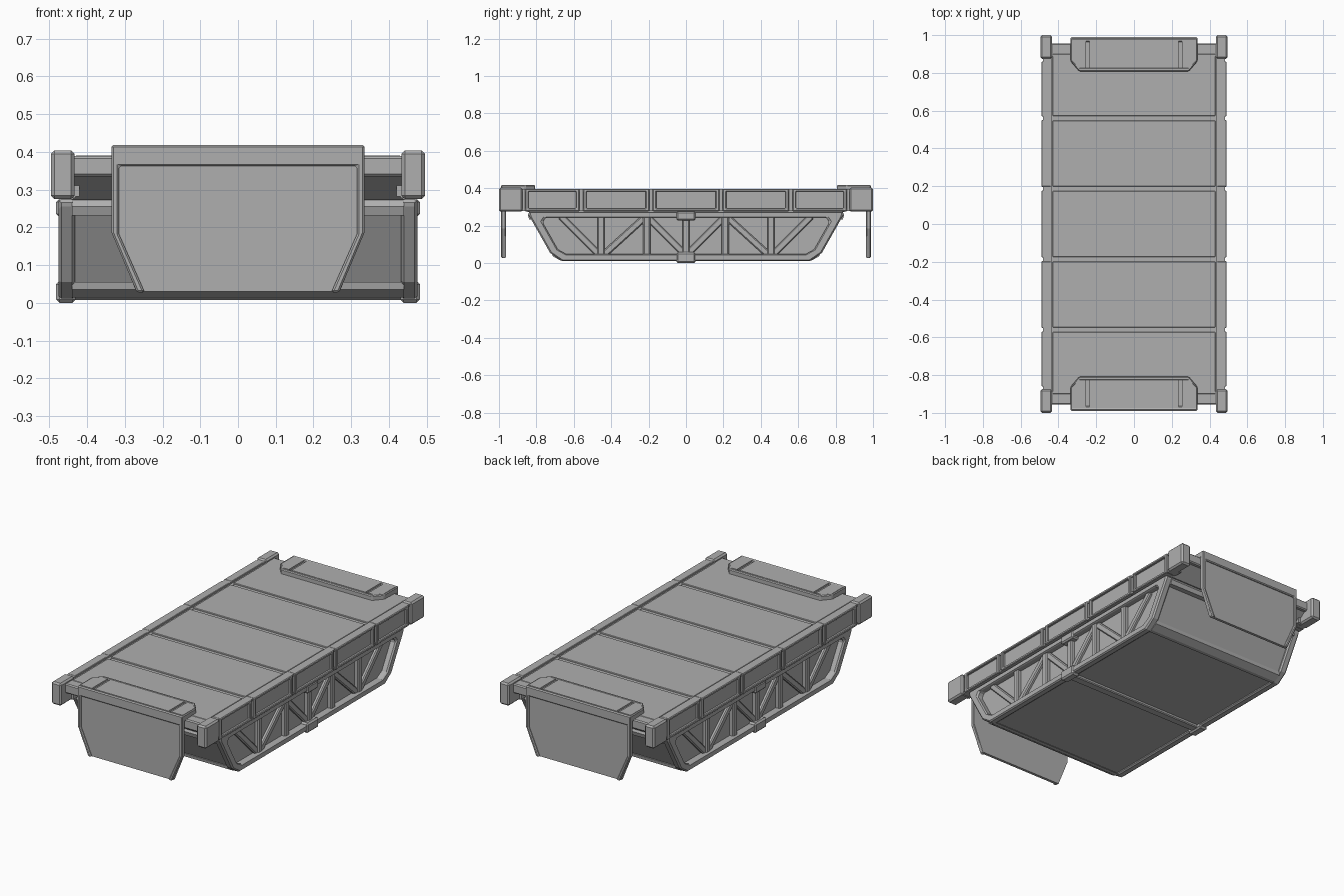
import bpy, bmesh, math

if "Cube" in bpy.data.objects:
    bpy.data.objects.remove(bpy.data.objects["Cube"])

PLACE = {'x': lambda u, v, a: (a, u, v),
         'y': lambda u, v, a: (u, a, v),
         'z': lambda u, v, a: (u, v, a)}
GREY = bpy.data.materials.new('dark_grey')
GREY.diffuse_color = (0.43, 0.43, 0.43, 1)
GREY.use_nodes = True
GREY.node_tree.nodes["Principled BSDF"].inputs["Base Color"].default_value = GREY.diffuse_color


def finish(name, bm, bevel, mirror):
    bmesh.ops.recalc_face_normals(bm, faces=bm.faces)
    me = bpy.data.meshes.new(name)
    bm.to_mesh(me)
    bm.free()
    me.materials.append(GREY)
    ob = bpy.data.objects.new(name, me)
    bpy.context.collection.objects.link(ob)
    if bevel:
        b = ob.modifiers.new('bevel', 'BEVEL')
        b.width, b.segments = bevel, 1
        b.limit_method, b.angle_limit = 'ANGLE', math.radians(35)
    if mirror:
        m = ob.modifiers.new('mirror', 'MIRROR')
        m.use_axis = ('x' in mirror, 'y' in mirror, False)
        m.use_mirror_merge = False
    return ob


def prism(name, pts, axis, a, b, bevel=0.0, mirror=''):
    """Profile extruded along one axis from a to b."""
    bm, f = bmesh.new(), PLACE[axis]
    lo = [bm.verts.new(f(u, v, a)) for u, v in pts]
    hi = [bm.verts.new(f(u, v, b)) for u, v in pts]
    bm.faces.new(lo)
    bm.faces.new(hi[::-1])
    n = len(pts)
    for i in range(n):
        j = (i + 1) % n
        bm.faces.new((lo[i], hi[i], hi[j], lo[j]))
    return finish(name, bm, bevel, mirror)


def ring(name, outer, inner, axis, a, b, bevel=0.0, mirror=''):
    """Closed frame between two matching outlines, extruded from a to b."""
    bm, f = bmesh.new(), PLACE[axis]
    loops = [[bm.verts.new(f(u, v, d)) for u, v in pts]
             for pts, d in ((outer, a), (outer, b), (inner, b), (inner, a))]
    n = len(outer)
    for k in range(4):
        p, q = loops[k], loops[(k + 1) % 4]
        for i in range(n):
            j = (i + 1) % n
            bm.faces.new((p[i], p[j], q[j], q[i]))
    return finish(name, bm, bevel, mirror)


def rect(u0, u1, v0, v1):
    return [(u0, v0), (u1, v0), (u1, v1), (u0, v1)]


def box(name, x, y, z, bevel=0.0, mirror=''):
    return prism(name, rect(*x, *y), 'z', *z, bevel, mirror)


def bar(name, p, q, w, x0, x1, mirror=''):
    """Straight strut in the side plane from p to q."""
    dy, dz = q[0] - p[0], q[1] - p[1]
    s = w / 2 / math.hypot(dy, dz)
    ny, nz = -dz * s, dy * s
    pts = [(p[0] + ny, p[1] + nz), (q[0] + ny, q[1] + nz),
           (q[0] - ny, q[1] - nz), (p[0] - ny, p[1] - nz)]
    return prism(name, pts, 'x', x0, x1, 0.006, mirror)


def sym(pts):
    return pts + [(-u, v) for u, v in reversed(pts)]


# Deck: base with undercut ends, end flanges and planks separated by grooves
prism('deck_base', sym([(0.90, 0.385), (0.94, 0.34), (0.845, 0.272)]), 'x', -0.438, 0.438)
box('deck_end_flange', (-0.44, 0.44), (0.88, 0.955), (0.335, 0.389), 0.006, 'y')
seams = [-0.87, -0.56, -0.187, 0.187, 0.56, 0.87]
for i, (s, e) in enumerate(zip(seams, seams[1:])):
    y0 = -0.90 if i == 0 else s + 0.012
    y1 = 0.90 if i == 4 else e - 0.012
    box(f'deck_plank_{i}', (-0.431, 0.431), (y0, y1), (0.37, 0.391), 0.003)
    # Framed panel on each side beam
    a, b = s + 0.009, e - 0.009
    ring(f'side_beam_panel_{i}', rect(a, b, 0.277, 0.397),
         rect(a + 0.02, b - 0.02, 0.293, 0.382), 'x', 0.438, 0.490, 0.004, 'x')
box('side_beam_core', (0.42, 0.476), (-0.90, 0.90), (0.282, 0.387), 0, 'x')
box('side_beam_top', (0.438, 0.483), (-0.90, 0.90), (0.384, 0.396), 0, 'x')
box('side_beam_bottom', (0.43, 0.483), (-0.90, 0.90), (0.278, 0.291), 0, 'x')
box('side_beam_end_block', (0.433, 0.495), (0.874, 1.0), (0.275, 0.404), 0.009, 'xy')

# Hull: inner body, side frames and end trim
prism('hull_body', sym([(0.825, 0.275), (0.825, 0.262), (0.70, 0.035), (0.66, 0.024)]),
      'x', -0.44, 0.44)
outer = sym([(0.845, 0.274), (0.84, 0.255), (0.727, 0.055), (0.665, 0.012)])
inner = sym([(0.75, 0.244), (0.767, 0.218), (0.685, 0.073), (0.64, 0.048)])
ring('hull_side_frame', outer, inner, 'x', 0.432, 0.476, 0.008, 'x')
prism('hull_top_trim', [(0.79, 0.232), (0.838, 0.232), (0.846, 0.256), (0.836, 0.275), (0.80, 0.275)],
      'x', -0.44, 0.44, 0, 'y')
prism('hull_bottom_trim', [(0.65, 0.014), (0.672, 0.014), (0.712, 0.036), (0.716, 0.055), (0.69, 0.058)],
      'x', -0.44, 0.44, 0, 'y')

# Truss on the hull sides
for i, y in enumerate((0.455, 0.21)):
    bar(f'truss_post_{i}', (y, 0.03), (y, 0.255), 0.038, 0.43, 0.464, 'xy')
bar('truss_centre_post', (0, 0.03), (0, 0.255), 0.038, 0.43, 0.464, 'x')
diagonals = [((0.67, 0.25), (0.465, 0.045)),
             ((0.225, 0.24), (0.44, 0.045)),
             ((0.20, 0.24), (0.01, 0.05))]
for i, (p, q) in enumerate(diagonals):
    bar(f'truss_diagonal_{i}', p, q, 0.036, 0.43, 0.458, 'xy')

# Centre brackets and underside rib
box('bracket_lower', (0.43, 0.482), (-0.052, 0.052), (0.0, 0.058), 0.009, 'x')
box('bracket_upper', (0.43, 0.482), (-0.052, 0.052), (0.228, 0.275), 0.008, 'x')
box('underside_rib', (-0.45, 0.45), (-0.025, 0.025), (0.008, 0.04), 0.005)

# End aprons: hanging plate, raised lip and hooked top shelf with two slots
plate = sym([(0.333, 0.41), (0.333, 0.188), (0.27, 0.030)])
prism('apron_plate', plate, 'y', 0.963, 0.979, 0, 'y')
lip = sym([(0.335, 0.415), (0.335, 0.186), (0.268, 0.028), (0.247, 0.028),
           (0.315, 0.182), (0.315, 0.362)])
prism('apron_lip', lip, 'y', 0.963, 0.989, 0.005, 'y')
prism('apron_shelf_base', sym([(0.330, 0.985), (0.330, 0.862), (0.286, 0.815)]),
      'z', 0.38, 0.408, 0, 'y')
shelf = sym([(0.335, 0.989), (0.335, 0.86), (0.29, 0.808)])
slot_y = (0.826, 0.972)
box('apron_shelf_middle', (-0.236, 0.236), slot_y, (0.38, 0.418), 0, 'y')
prism('apron_shelf_corner', [(0.254, 0.972), (0.327, 0.972), (0.327, 0.863), (0.290, 0.826),
                             (0.254, 0.826)], 'z', 0.38, 0.418, 0, 'xy')
rim_in = sym([(0.325, 0.971), (0.325, 0.864), (0.285, 0.827)])
ring('apron_shelf_rim', shelf, rim_in, 'z', 0.38, 0.418, 0.006, 'y')
